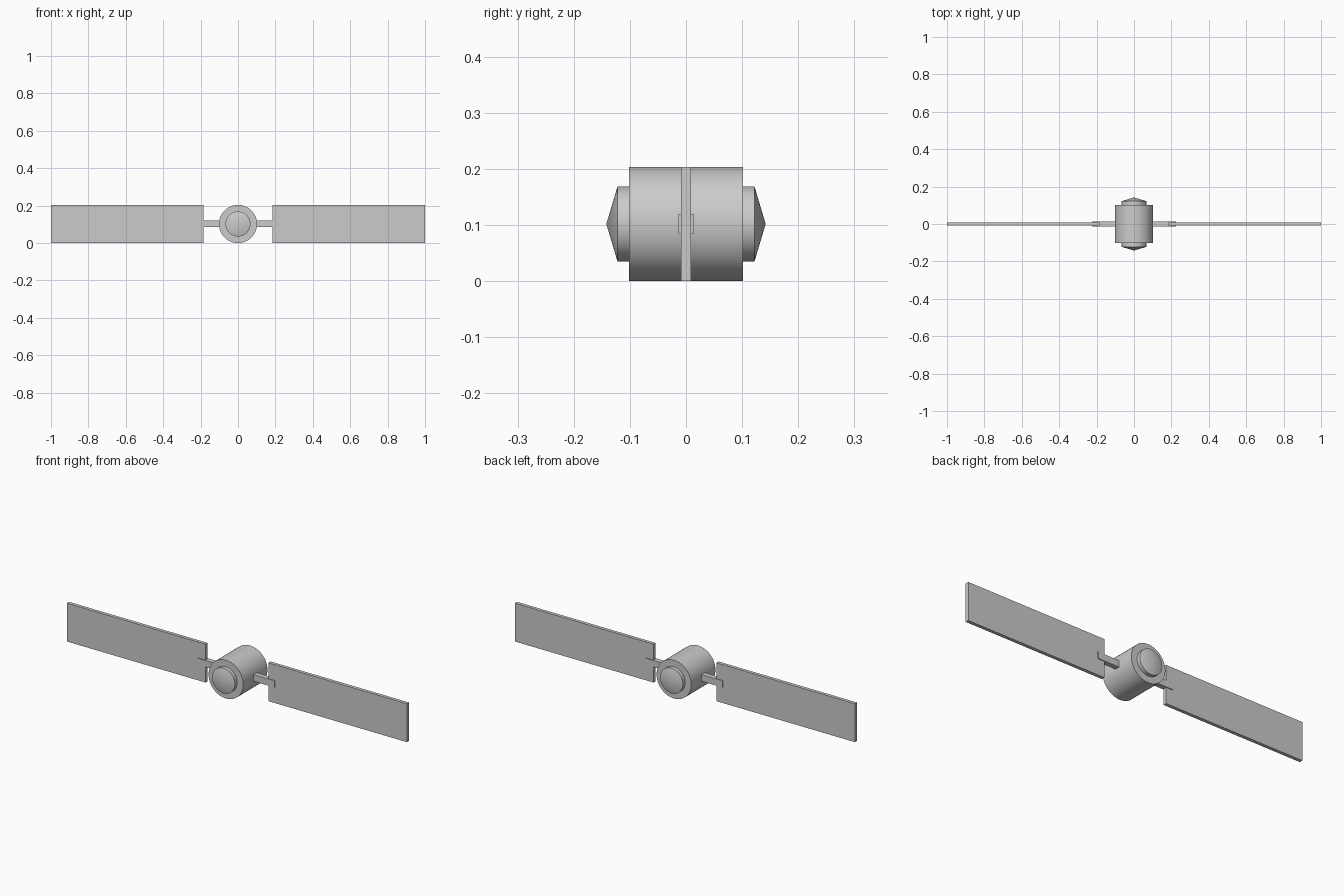
import bpy, bmesh, math

if "Cube" in bpy.data.objects:
    bpy.data.objects.remove(bpy.data.objects["Cube"])

ZC = 0.102      # height of the body axis
SIDES = 48


def make_object(name, bm, smooth=False):
    bmesh.ops.recalc_face_normals(bm, faces=bm.faces)
    mesh = bpy.data.meshes.new(name)
    bm.to_mesh(mesh)
    bm.free()
    obj = bpy.data.objects.new(name, mesh)
    bpy.context.collection.objects.link(obj)
    if smooth:
        bpy.ops.object.select_all(action='DESELECT')
        obj.select_set(True)
        bpy.context.view_layer.objects.active = obj
        bpy.ops.object.shade_smooth_by_angle(angle=math.radians(14))
    return obj


def box(name, x0, x1, half_y, z0, z1):
    bm = bmesh.new()
    bmesh.ops.create_cube(bm, size=1)
    for v in bm.verts:
        v.co = ((x0 + x1) / 2 + v.co.x * (x1 - x0),
                v.co.y * 2 * half_y,
                (z0 + z1) / 2 + v.co.z * (z1 - z0))
    return make_object(name, bm)


def lathe_y(name, profile):
    """Spin (radius, y) points around the body axis."""
    bm = bmesh.new()
    verts = [bm.verts.new((r, y, ZC)) for r, y in profile]
    edges = [bm.edges.new(pair) for pair in zip(verts, verts[1:])]
    bmesh.ops.spin(bm, geom=verts + edges, cent=(0, 0, ZC), axis=(0, 1, 0),
                   angle=math.tau, steps=SIDES, use_duplicate=False)
    bmesh.ops.remove_doubles(bm, verts=bm.verts, dist=1e-5)
    return make_object(name, bm, smooth=True)


# Main drum
lathe_y("body", [(0, -0.102), (0.102, -0.102), (0.102, 0.102), (0, 0.102)])

# Stepped caps with shallow cones, front and back
for side, s in (("front", -1), ("back", 1)):
    lathe_y(side + "_cap", [(0, s * 0.10), (0.067, s * 0.10),
                            (0.067, s * 0.122), (0, s * 0.142)])

# Support arms and flat panels, left and right
for side, s in (("left", -1), ("right", 1)):
    ax = sorted((s * 0.09, s * 0.225))
    px = sorted((s * 0.185, s * 1.0))
    box(side + "_arm", ax[0], ax[1], 0.0134, 0.085, 0.120)
    box(side + "_panel", px[0], px[1], 0.009, 0.0, 0.204)
